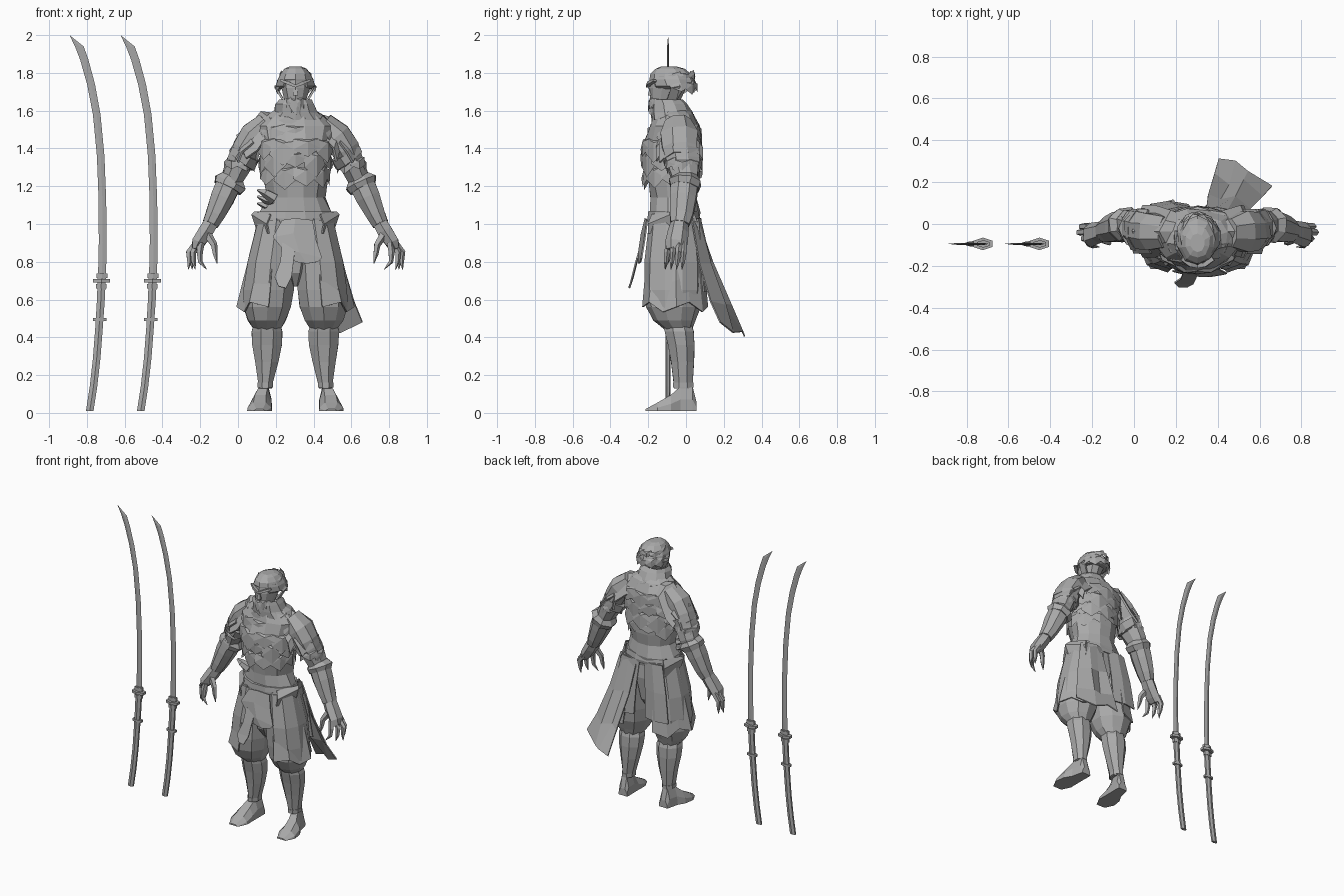
import bpy, bmesh, math, random
from math import sin, cos, pi, radians
from mathutils import Vector

random.seed(4)
CX = 0.304                       # the figure stands right of centre
grey = bpy.data.materials.new("plain grey")
grey.diffuse_color = (0.4, 0.4, 0.4, 1)


def finish(name, bm, ox=CX, thick=0):
    bmesh.ops.recalc_face_normals(bm, faces=bm.faces)
    me = bpy.data.meshes.new(name)
    bm.to_mesh(me)
    bm.free()
    ob = bpy.data.objects.new(name, me)
    bpy.context.collection.objects.link(ob)
    ob.location.x = ox
    me.materials.append(grey)
    if thick:
        mod = ob.modifiers.new("thickness", 'SOLIDIFY')
        mod.thickness = thick
        mod.offset = 0
    return ob


def bridge(bm, rings, closed=True):
    n = len(rings[0])
    for a, b in zip(rings, rings[1:]):
        for i in range(n if closed else n - 1):
            j = (i + 1) % n
            bm.faces.new((a[i], a[j], b[j], b[i]))


def loft(name, secs, n=8, jit=0.0, tilt=False, ox=CX):
    """Skin through rings (x, y, z, half width, half depth)."""
    bm = bmesh.new()
    rings = []
    for k, (x, y, z, rx, ry) in enumerate(secs):
        u, v = Vector((1, 0, 0)), Vector((0, 1, 0))
        if tilt:
            p, q = secs[max(k - 1, 0)], secs[min(k + 1, len(secs) - 1)]
            t = (Vector(q[:3]) - Vector(p[:3])).normalized()
            u = v.cross(t).normalized()
            v = t.cross(u)
        ring = []
        for i in range(n):
            a = 2 * pi * (i + 0.5) / n
            f = 1 + random.uniform(-jit, jit)
            ring.append(bm.verts.new(Vector((x, y, z)) + u * cos(a) * rx * f + v * sin(a) * ry * f))
        rings.append(ring)
    bridge(bm, rings)
    bm.faces.new(rings[0])
    bm.faces.new(rings[-1])
    return finish(name, bm, ox)


def sheet(name, rows, thick=0.008):
    bm = bmesh.new()
    bridge(bm, [[bm.verts.new(p) for p in r] for r in rows], False)
    return finish(name, bm, CX, thick)


def scales(name, rows, count, span=(0, 360), jit=0.35, cx=0):
    """Rows of pointed overlapping plates round an oval (z, rx, ry, cy, length)."""
    bm = bmesh.new()
    for r, (z, rx, ry, cy, ln) in enumerate(rows):
        for i in range(count):
            a = radians(span[0] + (span[1] - span[0]) * (i + 0.5 * (r % 2)) / count)
            w = radians(span[1] - span[0]) / count * 0.6
            k = ln * (1 + random.uniform(-jit, jit))
            out = 1.02 + random.uniform(0.0, 0.09)

            def pt(da, f, dz):
                return bm.verts.new((cx + rx * f * cos(a + da), cy + ry * f * sin(a + da), z + dz))
            tl, tr = pt(-w, 0.97, 0), pt(w, 0.97, random.uniform(-.01, .015))
            ml, mr, tip = pt(-w, out, -k * 0.6), pt(w, out - 0.03, -k * 0.5), pt(0, out, -k)
            mid = pt(0, 1.06, -k * 0.15)
            for f in ((tl, mid, ml), (tl, tr, mid), (tr, mr, mid), (ml, mid, tip), (mid, mr, tip)):
                bm.faces.new(f)
    return finish(name, bm)


# torso, belt and collar
loft("torso", [(0, -.07, .97, .185, .13), (0, -.06, 1.06, .19, .135), (0, -.065, 1.14, .158, .122),
               (0, -.07, 1.22, .168, .135), (0, -.078, 1.32, .18, .15), (0, -.075, 1.42, .20, .155),
               (0, -.06, 1.52, .205, .135), (0, -.065, 1.58, .15, .105), (0, -.08, 1.62, .085, .075)], 12, .06)
loft("belt", [(0, -.065, 1.01, .20, .142), (0, -.065, 1.03, .208, .146), (0, -.065, 1.065, .195, .138),
              (0, -.065, 1.07, .15, .1)], 12, .03)
scales("chest_scales", [(1.575, .155, .11, -.065, .09), (1.52, .20, .135, -.06, .11), (1.45, .20, .155, -.075, .11),
                        (1.38, .185, .155, -.078, .11), (1.30, .175, .148, -.076, .09)], 10)
loft("collar", [(0, -.07, 1.55, .16, .11), (0, -.078, 1.59, .122, .11), (0, -.09, 1.635, .105, .095),
                (0, -.10, 1.66, .085, .085), (0, -.09, 1.62, .06, .06)], 10, .07)

# head, face and cap with a flared rim
loft("head", [(0, -.13, 1.575, .018, .04), (0, -.125, 1.61, .042, .07), (0, -.11, 1.66, .062, .08),
              (0, -.095, 1.72, .08, .10), (0, -.085, 1.78, .085, .1)], 10, .05)
loft("cap", [(0, -.07, 1.715, .085, .105), (0, -.062, 1.73, .106, .118), (0, -.075, 1.765, .097, .12),
             (0, -.08, 1.795, .084, .105), (0, -.085, 1.822, .06, .078), (0, -.09, 1.833, .035, .045)], 10, .04)
loft("nose", [(0, -.185, 1.68, .02, .025), (0, -.18, 1.70, .016, .025), (0, -.18, 1.74, .008, .015)], 4)
loft("brow", [(-.075, -.165, 1.76, .008, .015), (-.035, -.195, 1.745, .012, .015), (0, -.2, 1.73, .01, .015),
              (.035, -.195, 1.745, .012, .015), (.075, -.165, 1.76, .008, .015)], 4, 0, True)
scales("hair_flares", [(1.80, .08, .115, -.07, .04), (1.75, .10, .118, -.063, .06)], 6, (0, 210), .2)
scales("beard", [(1.665, .06, .08, -.115, .07), (1.635, .046, .065, -.125, .07)], 5, (195, 360), .3)
for s in (-1, 1):
    sheet("ear", [[(s * .075, -.10, 1.75), (s * .075, -.05, 1.75)], [(s * .105, -.08, 1.72), (s * .105, -.03, 1.73)],
                  [(s * .067, -.10, 1.66), (s * .067, -.05, 1.66)]], .012)

for s in (-1, 1):
    # arms
    loft("upper_arm", [(s * .15, -.04, 1.54, .055, .075), (s * .22, -.035, 1.47, .08, .10),
                       (s * .265, -.03, 1.40, .078, .098), (s * .295, -.02, 1.33, .072, .088),
                       (s * .33, -.005, 1.25, .065, .077), (s * .36, -.005, 1.18, .052, .062)], 8, .1, True)
    loft("arm_wrap", [(s * .262, -.03, 1.375, .088, .104), (s * .285, -.025, 1.335, .086, .1),
                      (s * .295, -.025, 1.33, .05, .06)], 8, .09, True)
    scales("arm_scales", [(1.34, .075, .088, -.02, .06)], 6, jit=.4, cx=s * .298)
    loft("elbow_cuff", [(s * .332, -.005, 1.25, .06, .07), (s * .345, -.005, 1.22, .09, .088),
                        (s * .36, -.01, 1.19, .08, .08)], 8, .07, True)
    loft("forearm", [(s * .345, -.005, 1.23, .074, .078), (s * .385, -.015, 1.14, .068, .076),
                     (s * .425, -.025, 1.05, .055, .066), (s * .45, -.033, 1.0, .046, .053)], 8, .04, True)
    # hands
    loft("palm", [(s * .44, -.033, 1.02, .042, .046), (s * .475, -.042, .96, .046, .054),
                  (s * .515, -.052, .90, .04, .058), (s * .53, -.055, .865, .022, .048)], 6, .06, True)
    for i, y in enumerate((-.10, -.07, -.04, -.012)):
        dx = (-.035, .0, .022, .01)[i]
        loft("finger", [(s * (.515 + dx * .4), y * .9, .90, .021, .018), (s * (.543 + dx), y, .85, .018, .016),
                        (s * (.54 + dx), y - .005, .80, .013, .012), (s * (.53 + dx * 1.7), y - .01, .76, .002, .002)],
             5, 0, True)
    loft("thumb", [(s * .47, -.065, .95, .025, .022), (s * .432, -.085, .89, .019, .017),
                   (s * .425, -.09, .84, .014, .013), (s * .415, -.095, .79, .002, .002)], 5, 0, True)

    # trousers, shins and feet
    loft("trouser_leg", [(s * .15, -.04, .44, .072, .072), (s * .152, -.06, .49, .105, .112),
                         (s * .148, -.065, .56, .133, .145), (s * .143, -.065, .65, .14, .155),
                         (s * .13, -.065, .80, .132, .152), (s * .10, -.065, 1.02, .105, .13)], 10, .03)
    loft("shin", [(s * .16, -.015, .13, .038, .052), (s * .158, -.015, .16, .042, .055), (s * .152, -.018, .27, .066, .066),
                  (s * .15, -.025, .36, .084, .075), (s * .15, -.035, .43, .088, .083),
                  (s * .15, -.045, .47, .075, .08)], 8, .02)
    loft("ankle_band", [(s * .16, -.015, .135, .044, .058), (s * .16, -.015, .16, .044, .058)], 8)
    bm = bmesh.new()
    foot = [(-.215, .19, .035, .02), (-.15, .19, .066, .055), (-.08, .185, .06, .095),
            (-.03, .17, .045, .14), (.035, .162, .038, .14), (.055, .16, .034, .06)]
    rings = [[bm.verts.new((s * (c + w * f), y, z)) for f, z in
              ((-1, .01), (1, .01), (.95, h * .5), (.5, h), (-.5, h), (-.95, h * .5))] for y, c, w, h in foot]
    bridge(bm, rings)
    bm.faces.new(rings[0])
    bm.faces.new(rings[-1])
    finish("foot", bm)

    # hip flaps and long side panels
    sheet("hip_flap", [[(s * .13, -.18, 1.05), (s * .215, -.06, 1.065), (s * .15, .04, 1.06)],
                       [(s * .15, -.20, 1.0), (s * .23, -.08, 1.05), (s * .17, .06, 1.01)],
                       [(s * .14, -.20, .95), (s * .20, -.07, .96), (s * .17, .06, .95)]])
    rows = []
    for t, z in ((0, 1.03), (.35, .86), (.7, .70), (1, .56)):
        row = []
        for i in range(7):
            a = radians(-60 + 21 * i)
            fold = 1 + (.05 if i % 2 else -.04) * t
            row.append((s * cos(a) * (.195 + .10 * t) * fold, -.062 + sin(a) * (.145 + .055 * t) * fold,
                        z + .03 * t * sin(i * 2.1)))
        rows.append(row)
    sheet("side_panel", rows)
    # back thigh plates
    sheet("back_panel", [[(s * (x * (1 + .3 * t) + .02 * t), .062 + .03 * t + (.015 if k == 1 else 0), z)
                          for k, x in enumerate((.02, .09, .16))] for t, z in ((0, 1.03), (.6, .84), (1, .64))])

# seat between the legs
loft("trouser_seat", [(0, -.065, .67, .02, .07), (0, -.065, .74, .06, .12), (0, -.065, .9, .12, .14),
                      (0, -.065, 1.02, .15, .13)], 8, .03)

# shoulder plates, the wider one on one side
for s, w, name in ((-1, .31, "wide_shoulder_plate"), (1, .265, "shoulder_plate")):
    rows = []
    for x, z, f in ((.10, 1.59, .5), (.18, 1.57 if s > 0 else 1.60, .8), (.25, 1.515, 1.0), (w, 1.46, 1.0)):
        rows.append([(s * (x - .035 * abs(k) * (1 - f * .3)), -.035 + .06 * k * f,
                      z - .03 * k * k * f + random.uniform(-.012, .012)) for k in (-2, -1, 0, 1, 2)])
    sheet(name, rows, .014)
    sheet("lower_" + name, [[(s * (x - .01 * abs(k) + random.uniform(-.012, .012)), -.035 + .052 * k, z - .015 * k * k)
                             for k in (-2, -1, 0, 1, 2)] for x, z in ((.25, 1.49), (.30, 1.44), (.33, 1.385))], .012)

# belt knot
for dz, y in ((0, -.12), (.035, -.15), (-.035, -.09)):
    loft("belt_knot", [(-.11, y, 1.12 + dz * .4, .03, .03), (-.16, y - .01, 1.13 + dz, .022, .026),
                       (-.20, y, 1.145 + dz, .006, .01)], 5, .1, True)

# front cloths
sheet("front_cloth", [[(-.07, -.205, 1.02), (0, -.215, 1.03), (.09, -.205, 1.02)],
                      [(-.12, -.225, .93), (-.01, -.235, .95), (.11, -.22, .91)],
                      [(-.06, -.24, .86), (.02, -.25, .85), (.14, -.235, .82)],
                      [(.0, -.245, .80), (.06, -.25, .79), (.12, -.24, .80)]])
sheet("front_cloth_tail", [[(-.07, -.235, .90), (0, -.24, .88)], [(-.08, -.26, .80), (-.01, -.265, .80)],
                           [(-.11, -.28, .72), (-.02, -.285, .72)], [(-.09, -.30, .67), (-.05, -.30, .66)]])

# trailing cloth at the back
sheet("trailing_cloth", [[(.04, .06, 1.03), (.09, .075, 1.03), (.14, .06, 1.03), (.19, .03, 1.03)],
                         [(.05, .14, .80), (.11, .115, .80), (.18, .13, .79), (.25, .07, .79)],
                         [(.08, .24, .57), (.15, .185, .58), (.22, .21, .57), (.31, .13, .59)],
                         [(.10, .31, .405), (.18, .30, .43), (.24, .25, .425), (.355, .18, .48)]])

# two long curved swords
blade = [(-.720, .72, .021), (-.716, .90, .021), (-.718, 1.13, .020), (-.727, 1.36, .020), (-.748, 1.58, .020),
         (-.778, 1.74, .021), (-.814, 1.87, .022), (-.840, 1.94, .023)]
for ox in (0, .27):
    bm = bmesh.new()
    rings = [[bm.verts.new((x - w, -.095, z)), bm.verts.new((x, -.100, z)), bm.verts.new((x + w, -.095, z)),
              bm.verts.new((x, -.090, z))] for x, z, w in blade]
    bridge(bm, rings)
    tip = bm.verts.new((-.892, -.095, 2.0))
    for i in range(4):
        bm.faces.new((rings[-1][i], rings[-1][(i + 1) % 4], tip))
    finish("sword_blade", bm, ox)
    loft("sword_handle", [(-.785, -.095, .01, .023, .012), (-.765, -.095, .14, .023, .013), (-.748, -.095, .29, .023, .013),
                          (-.735, -.095, .46, .023, .014), (-.726, -.095, .60, .024, .014),
                          (-.720, -.095, .74, .025, .014)], 6, 0, False, ox)
    for z, h, rx, ry, x in ((.70, .009, .052, .03, -.722), (.725, .012, .034, .018, -.72),
                            (.67, .012, .032, .018, -.724), (.495, .008, .04, .02, -.732)):
        loft("sword_guard", [(x, -.095, z - h, rx, ry), (x, -.095, z + h, rx, ry)], 6, 0, False, ox)
